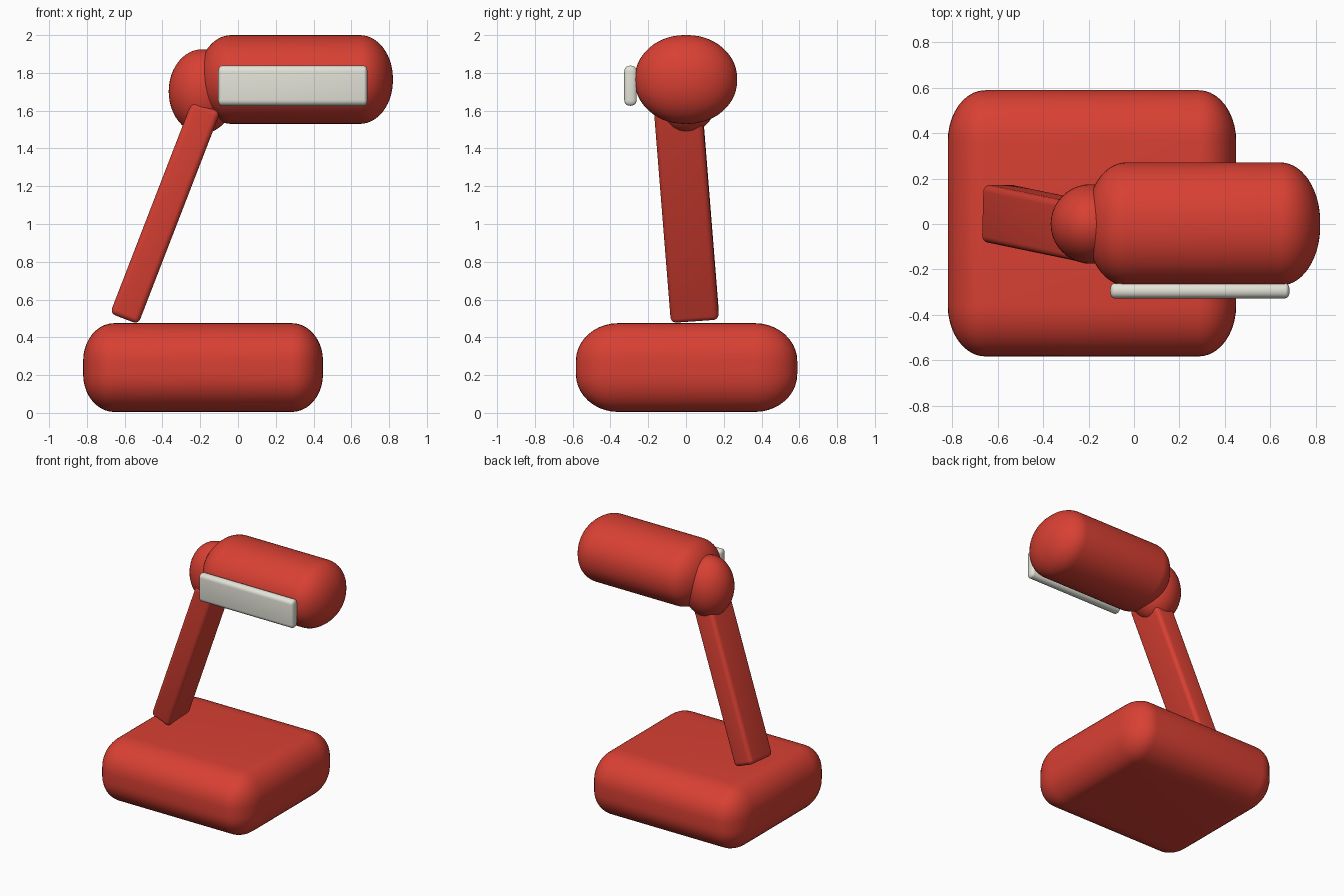
import bpy
import bmesh
from mathutils import Matrix, Vector

cube = bpy.data.objects.get("Cube")
if cube:
    bpy.data.objects.remove(cube, do_unlink=True)


def make_material(name, color):
    mat = bpy.data.materials.new(name)
    mat.use_nodes = True
    mat.diffuse_color = color
    mat.node_tree.nodes["Principled BSDF"].inputs["Base Color"].default_value = color
    return mat


red = make_material("warm red", (0.69, 0.051, 0.033, 1))
cream = make_material("off white", (0.77, 0.77, 0.69, 1))


def finish(name, bm, mat, matrix):
    """Turn a bmesh into a smooth shaded object."""
    mesh = bpy.data.meshes.new(name)
    bm.to_mesh(mesh)
    bm.free()
    mesh.materials.append(mat)
    obj = bpy.data.objects.new(name, mesh)
    bpy.context.collection.objects.link(obj)
    obj.matrix_world = matrix
    bpy.ops.object.select_all(action="DESELECT")
    obj.select_set(True)
    bpy.context.view_layer.objects.active = obj
    bpy.ops.object.shade_smooth_by_angle()
    return obj


def rounded_box(name, size, radii, mat, matrix, segments=10):
    """Box whose rounding has its own radius along each axis."""
    bm = bmesh.new()
    bmesh.ops.create_cube(bm, size=1)
    # Bevel with radius one in stretched space, then scale by the radii
    bmesh.ops.scale(bm, verts=bm.verts, vec=[s / r for s, r in zip(size, radii)])
    bmesh.ops.bevel(bm, geom=bm.edges[:], offset=1, offset_type="OFFSET",
                    segments=segments, profile=0.5, affect="EDGES")
    bmesh.ops.scale(bm, verts=bm.verts, vec=radii)
    return finish(name, bm, mat, matrix)


def ellipsoid(name, radii, mat, matrix):
    bm = bmesh.new()
    bmesh.ops.create_uvsphere(bm, u_segments=40, v_segments=24, radius=1)
    bmesh.ops.scale(bm, verts=bm.verts, vec=radii)
    return finish(name, bm, mat, matrix)


def at(x, y, z):
    return Matrix.Translation((x, y, z))


# Heavy cushion-like base
rounded_box("base", (1.27, 1.172, 0.47), (0.165, 0.225, 0.2), red, at(-0.185, 0.003, 0.24))

# Leaning arm, aligned from its foot to its top
foot, top = Vector((-0.6, 0.047, 0.505)), Vector((-0.165, -0.043, 1.63))
axis_z = (top - foot).normalized()
axis_x = Vector((0, 1, 0)).cross(axis_z).normalized()
axis_y = axis_z.cross(axis_x)
turn = Matrix((axis_x, axis_y, axis_z)).transposed().to_4x4()
rounded_box("arm", (0.16, 0.255, (top - foot).length), (0.03, 0.03, 0.03), red,
            Matrix.Translation((foot + top) / 2) @ turn, 5)

# Joint ball behind the head
ellipsoid("joint", (0.177, 0.175, 0.223), red, at(-0.19, 0, 1.702))

# Capsule-shaped lamp head
rounded_box("head", (1.03, 0.542, 0.47), (0.175, 0.262, 0.229), red, at(0.305, 0, 1.765), 14)

# Light panel on the front of the head
rounded_box("light_panel", (0.79, 0.066, 0.212), (0.018, 0.03, 0.03), cream,
            at(0.29, -0.294, 1.732), 5)
